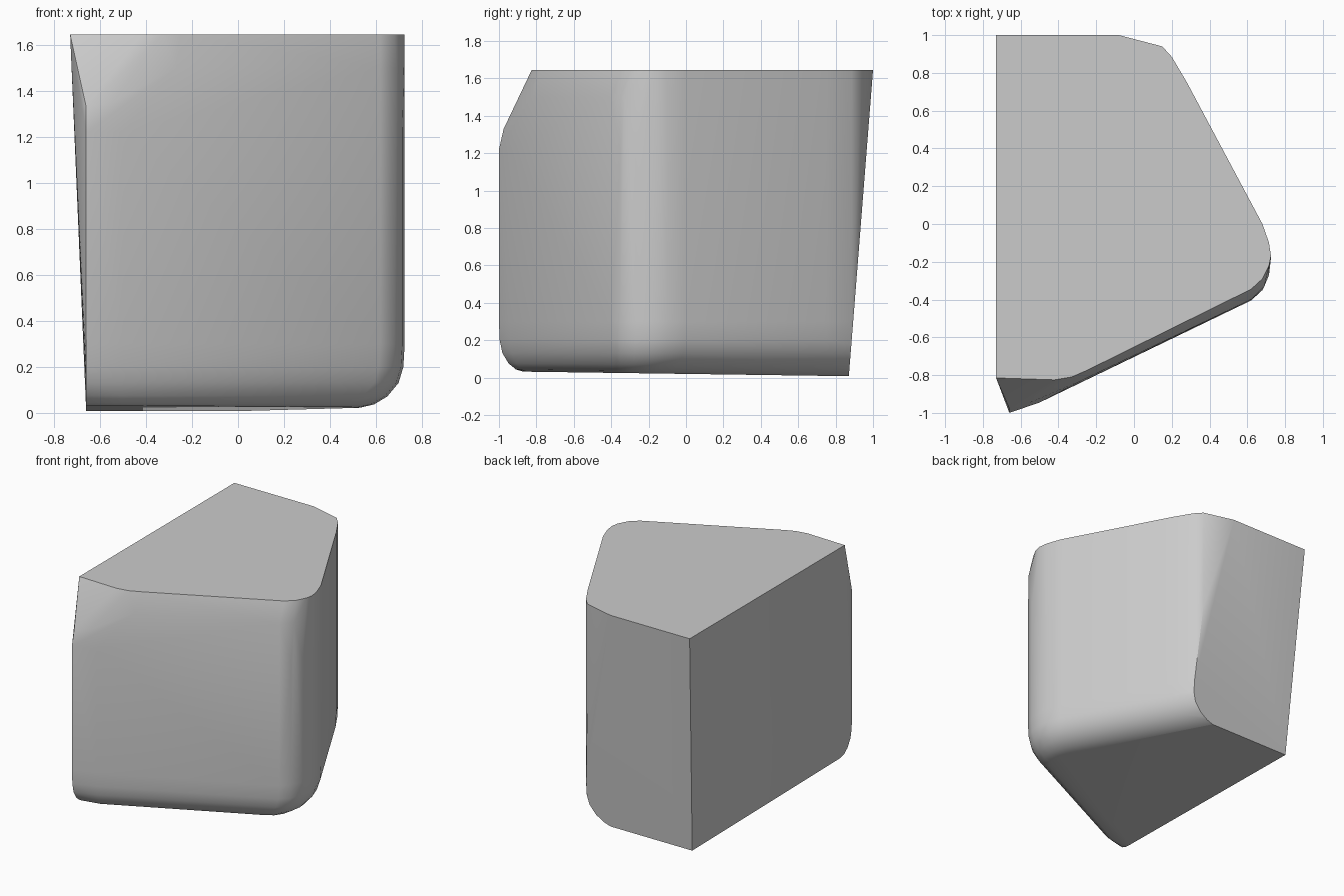
import bpy, bmesh, math
from mathutils import Vector

cube = bpy.data.objects.get("Cube")
if cube:
    bpy.data.objects.remove(cube)

TOP = 1.645

# Widest outline of the block, from the front left round to the back
wide = [(-.66, -1), (-.5, -.945), (.62, -.405), (.68, -.35), (.715, -.27), (.725, -.18),
        (.715, -.1), (.68, 0), (.28, .75), (.2, .885), (.15, .94), (-.08, 1), (-.73, 1)]
# Matching outline of the flat underside
floor = [(-.66, -.87), (-.52, -.85), (.42, -.38), (.48, -.35), (.52, -.3), (.535, -.24),
         (.53, -.18), (.5, -.1), (.04, .8), (0, .87), (-.02, .92), (-.1, 1), (-.73, 1)]
# Front edge of the flat top
brow = [(-.73, -.815), (-.42, -.825), (-.33, -.81), (-.25, -.775), (.62, -.345),
        (.68, -.29), (.715, -.22), (.725, -.17)]
# Soft shoulder under the top edge
shoulder = [(-.27, -.825, 1.5), (.62, -.4, 1.5), (.69, -.33, 1.5),
            (-.66, -.975, 1.33), (-.55, -.945, 1.35)]

bm = bmesh.new()


def ring(z, blend):
    """Outline between the underside (0) and the widest section (1)."""
    for a, b in zip(floor, wide):
        p = Vector(a).lerp(Vector(b), blend)
        bm.verts.new((p.x, p.y, z - .014 * p.y * (1 - blend)))


# Rounded lower edge and straight sides
for z, blend in ((.02, 0), (.035, .3), (.07, .6), (.13, .86), (.2, .97), (.3, 1), (1.22, 1)):
    ring(z, blend)
for x, y in brow + wide[6:]:
    bm.verts.new((x, y, TOP))
for p in shoulder:
    bm.verts.new(p)

hull = bmesh.ops.convex_hull(bm, input=bm.verts[:])
loose = {g for g in hull["geom_interior"] + hull["geom_unused"]
         if isinstance(g, bmesh.types.BMVert)}
bmesh.ops.delete(bm, geom=list(loose), context="VERTS")


def slice_off(point, normal):
    """Cut away what lies beyond a plane and close the opening."""
    cut = bmesh.ops.bisect_plane(bm, geom=bm.verts[:] + bm.edges[:] + bm.faces[:],
                                 plane_co=point, plane_no=normal, clear_outer=True)
    edges = [e for e in cut["geom_cut"] if isinstance(e, bmesh.types.BMEdge) and e.is_boundary]
    bmesh.ops.holes_fill(bm, edges=edges or [e for e in bm.edges if e.is_boundary])


# Flat leaning back and left sides
slice_off((0, 1, TOP), (0, 1, -.079))
slice_off((-.73, 0, TOP), (-1, 0, -.0425))
bmesh.ops.remove_doubles(bm, verts=bm.verts, dist=.002)
bmesh.ops.dissolve_limit(bm, angle_limit=math.radians(1), verts=bm.verts, edges=bm.edges)
bmesh.ops.recalc_face_normals(bm, faces=bm.faces)

mesh = bpy.data.meshes.new("stone_block")
bm.to_mesh(mesh)
bm.free()
block = bpy.data.objects.new("stone_block", mesh)
bpy.context.collection.objects.link(block)

# Plain grey stone
grey = bpy.data.materials.new("stone_grey")
grey.use_nodes = True
colour = (.6, .6, .6, 1)
grey.diffuse_color = colour
grey.node_tree.nodes["Principled BSDF"].inputs["Base Color"].default_value = colour
mesh.materials.append(grey)

bpy.ops.object.select_all(action="DESELECT")
block.select_set(True)
bpy.context.view_layer.objects.active = block
bpy.ops.object.shade_smooth_by_angle(angle=math.radians(35))
